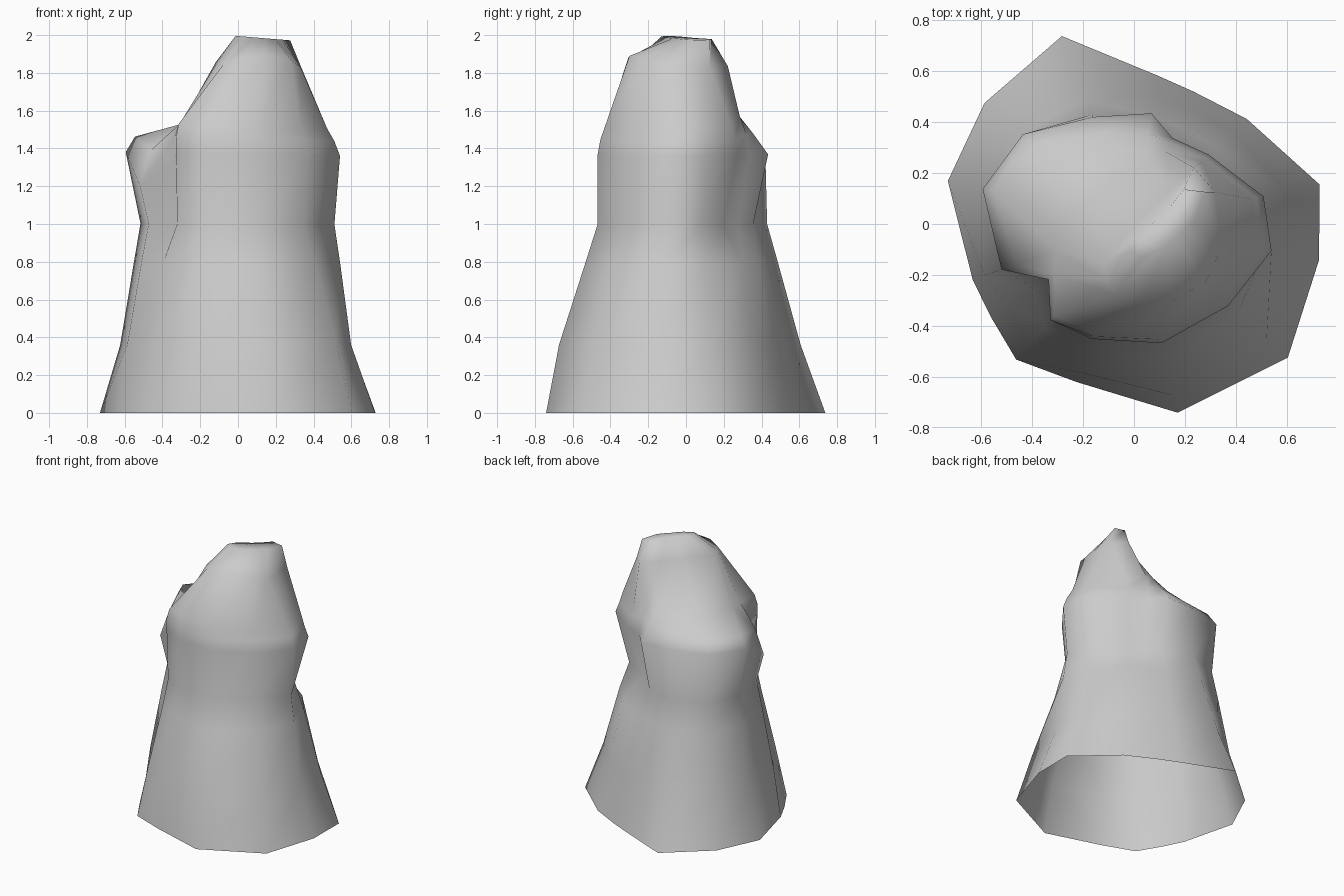
import bpy
import bmesh
from math import cos, sin, radians
from mathutils import Vector

default_cube = bpy.data.objects.get("Cube")
if default_cube:
    bpy.data.objects.remove(default_cube, do_unlink=True)


def make_material(name, value):
    """Plain flat grey material."""
    material = bpy.data.materials.new(name)
    material.use_nodes = True
    colour = (value, value, value, 1)
    material.diffuse_color = colour
    shader = next(n for n in material.node_tree.nodes if n.type == "BSDF_PRINCIPLED")
    shader.inputs["Base Color"].default_value = colour
    return material


def polar_point(angle, radius, height, centre):
    """Point on a ring; the upper rock leans down slightly towards its left."""
    x = centre[0] + radius * cos(radians(angle))
    y = centre[1] + radius * sin(radians(angle))
    lean = (height / 2) ** 4 * x
    return Vector((x, y, height - lean / 12))


def make_ring(bm, height, centre, radii, lifts):
    """Ring of vertices; lifts raises or lowers single ribs."""
    return [bm.verts.new(polar_point(a, r, height + lifts.get(a, 0), centre))
            for a, r in zip(rib_angles, radii)]


def bridge_rings(bm, lower, upper):
    """Join two rings with a band of quads."""
    count = len(lower)
    for i in range(count):
        j = (i + 1) % count
        bm.faces.new((lower[i], lower[j], upper[j], upper[i]))


# Directions of the vertical ribs, anticlockwise from the left side
rib_angles = [12, 43, 66, 81, 111, 141, 167, 199, 213, 229, 250, 283, 319, 349]

# Distance of each rib from the middle of its ring
foot = [.745, .605, .57, .59, .79, .755, .75, .67, .67, .705, .66, .76, .8, .74]
skirt = [.61, .53, .5, .52, .65, .65, .64, .62, .59, .63, .62, .69, .69, .61]
hips = [.49, .44, .42, .43, .52, .57, .565, .54, .47, .53, .51, .545, .54, .55]
waist = [.42, .29, .3, .36, .46, .53, .53, .5, .39, .49, .46, .48, .46, .52]
shoulder = [.52, .4, .37, .44, .45, .56, .61, .55, .4, .5, .48, .48, .49, .55]
ledge = [.49, .38, .35, .36, .38, .5, .56, .49, .4, .5, .47, .465, .465, .52]
neck = [.47, .36, .31, .28, .26, .29, .31, .32, .37, .48, .45, .44, .44, .48]
crown = [.24, .3, .33, .2, .13, .12, .14, .23, .25, .26, .24, .225, .235, .235]
tip = [.11, .2, .16, .08, .05, .045, .06, .12, .17, .16, .1, .06, .05, .07]

# Height, middle, outline and uneven ribs of each ring
axis = (0, 0)
sections = [
    (0, axis, foot, {}),
    (.36, axis, skirt, {}),
    (.8, axis, hips, {}),
    (1, axis, waist, {}),
    (1.37, axis, shoulder, {199: -.17, 213: -.05}),
    (1.45, axis, ledge, {199: -.07, 66: .03, 81: .03}),
    (1.52, axis, neck, {66: .06, 81: .06, 111: .04}),
    (1.85, (.1, -.08), crown, {250: .03, 283: .05, 319: .04}),
    (1.995, (.13, -.01), tip, {}),
]

# Rock shell, open underneath
bm = bmesh.new()
rings = [make_ring(bm, *section) for section in sections]
for lower, upper in zip(rings, rings[1:]):
    bridge_rings(bm, lower, upper)

# Narrow summit ridge
summit = bm.faces.new(rings[-1])
bmesh.ops.triangulate(bm, faces=[summit])

for face in bm.faces:
    face.smooth = True

mesh = bpy.data.meshes.new("rock_pillar")
bm.to_mesh(mesh)
bm.free()
mesh.materials.append(make_material("stone grey", 0.6))
rock = bpy.data.objects.new("rock_pillar", mesh)
bpy.context.collection.objects.link(rock)
